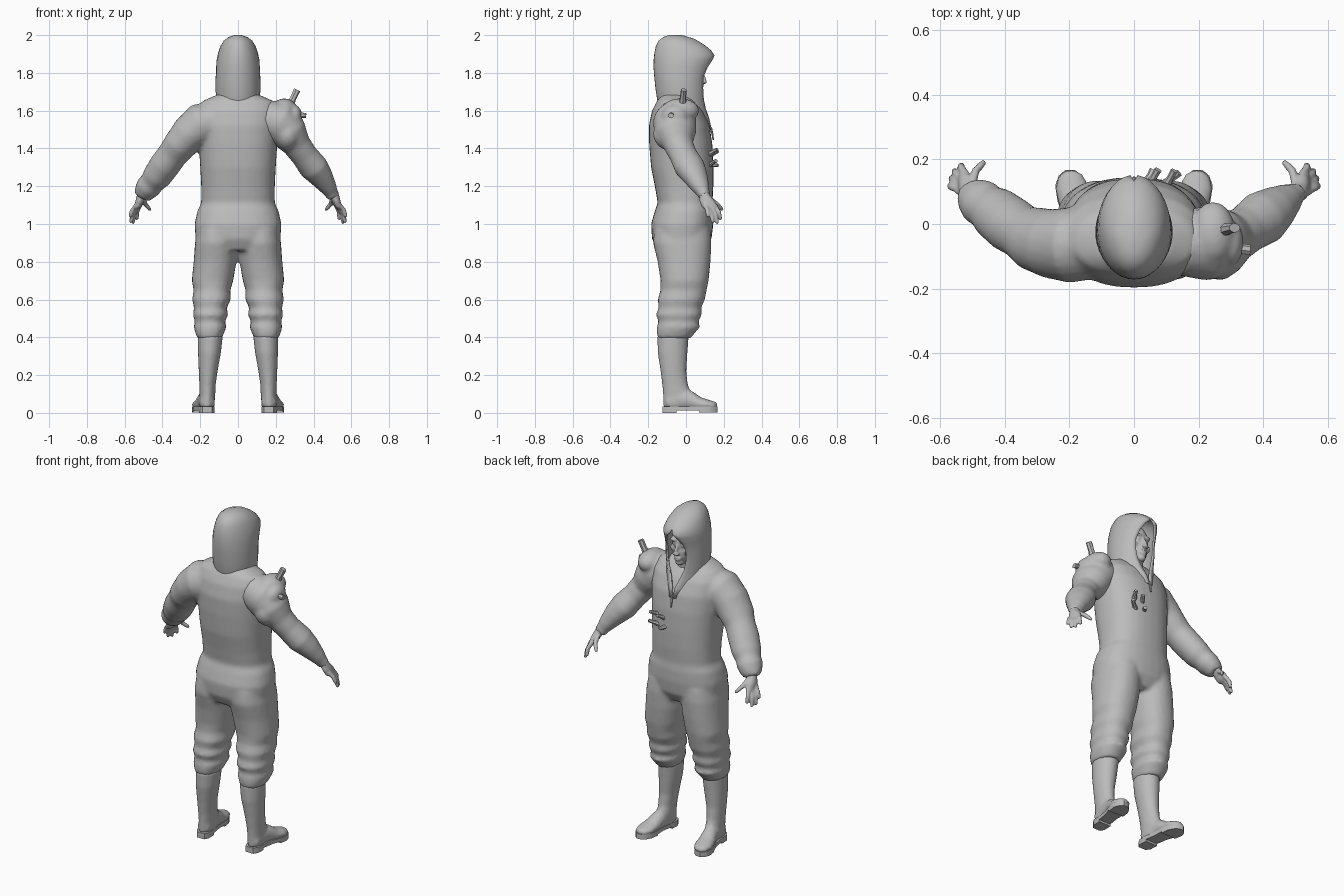
import bpy, bmesh, math
from mathutils import Vector, Matrix

grey = bpy.data.materials.new("plain_grey")
grey.diffuse_color = (0.5, 0.5, 0.5, 1)


def loft(bm, rings, n=20, flat=True, power=1.0):
    """Closed tube through rings (x, y, z, rx, ry); flat keeps the rings level."""
    pts = [Vector(r[:3]) for r in rings]
    loops = []
    for i, r in enumerate(rings):
        u, v = Vector((1, 0, 0)), Vector((0, 1, 0))
        if not flat:
            t = (pts[min(i + 1, len(pts) - 1)] - pts[max(i - 1, 0)]).normalized()
            ref = Vector((0, 0, 1)) if abs(t.z) < 0.8 else Vector((0, 1, 0))
            u = ref.cross(t).normalized()
            v = t.cross(u)
        loop = []
        for k in range(n):
            a = 2 * math.pi * k / n
            c, s = math.cos(a), math.sin(a)
            c = math.copysign(abs(c) ** power, c)
            s = math.copysign(abs(s) ** power, s)
            loop.append(bm.verts.new(pts[i] + u * c * r[3] + v * s * r[4]))
        loops.append(loop)
    for a, b in zip(loops, loops[1:]):
        for k in range(n):
            bm.faces.new((a[k], a[(k + 1) % n], b[(k + 1) % n], b[k]))
    bm.faces.new(loops[0][::-1])
    bm.faces.new(loops[-1])


def blob(bm, c, r):
    m = Matrix.Translation(c) @ Matrix.Diagonal((*r, 1))
    bmesh.ops.create_uvsphere(bm, u_segments=18, v_segments=12, radius=1, matrix=m)


def span(z, x0, x1, y0, y1):
    return ((x0 + x1) / 2, (y0 + y1) / 2, z, (x1 - x0) / 2, (y1 - y0) / 2)


def finish(name, bm, voxel=0, smooth=0, angle=40):
    bmesh.ops.recalc_face_normals(bm, faces=bm.faces)
    me = bpy.data.meshes.new(name)
    bm.to_mesh(me)
    bm.free()
    ob = bpy.data.objects.new(name, me)
    bpy.context.collection.objects.link(ob)
    me.materials.append(grey)
    if voxel:
        m = ob.modifiers.new("blend", 'REMESH')
        m.mode, m.voxel_size, m.use_smooth_shade = 'VOXEL', voxel, True
        m = ob.modifiers.new("soften", 'SMOOTH')
        m.factor, m.iterations = 0.5, smooth
    else:
        bpy.ops.object.select_all(action='DESELECT')
        ob.select_set(True)
        bpy.context.view_layer.objects.active = ob
        bpy.ops.object.shade_smooth_by_angle(angle=math.radians(angle))
    return ob


# Overalls: torso, trouser legs and the sleeved arm blended together
bm = bmesh.new()
loft(bm, [span(*r) for r in (
    (0.86, -.16, .16, -.15, .10), (0.92, -.225, .225, -.18, .135), (1.0, -.23, .23, -.185, .145),
    (1.07, -.215, .215, -.165, .145), (1.11, -.195, .195, -.15, .14), (1.2, -.195, .195, -.165, .145),
    (1.3, -.2, .2, -.185, .145), (1.42, -.208, .208, -.195, .14), (1.52, -.215, .215, -.197, .125),
    (1.6, -.215, .215, -.18, .09), (1.65, -.19, .19, -.155, .05), (1.685, -.11, .11, -.13, .02))],
    n=32, power=0.85)
for s in (-1, 1):
    loft(bm, [(s * c[0], *c[1:]) for c in (span(*r) for r in (
        (.395, .085, .215, -.15, .025), (.42, .075, .225, -.155, .045), (.455, .06, .235, -.155, .075),
        (.485, .07, .228, -.145, .065), (.52, .05, .24, -.16, .085), (.555, .06, .232, -.145, .08),
        (.6, .038, .243, -.15, .1), (.65, .04, .235, -.135, .11), (.7, .025, .245, -.135, .12),
        (.8, .008, .235, -.15, .13), (.9, .0, .228, -.175, .135), (.97, .0, .215, -.17, .13)))],
        n=24, power=0.9)
loft(bm, [(-.12, -.06, 1.54, .11, .11), (-.2, -.065, 1.525, .118, .115), (-.26, -.06, 1.475, .108, .1),
          (-.31, -.045, 1.415, .1, .088), (-.345, -.025, 1.37, .085, .08), (-.385, 0, 1.315, .088, .08),
          (-.43, .035, 1.25, .083, .075), (-.455, .053, 1.22, .07, .064), (-.475, .068, 1.195, .074, .066),
          (-.5, .088, 1.16, .058, .052), (-.508, .094, 1.145, .05, .045)], flat=False)
finish("overalls", bm, 0.012, 4)

# Swollen bare arm on the other side
bm = bmesh.new()
loft(bm, [(.14, -.06, 1.56, .1, .1), (.22, -.06, 1.54, .115, .115), (.27, -.055, 1.48, .11, .1),
          (.31, -.04, 1.42, .08, .075), (.35, -.015, 1.365, .075, .07), (.4, .02, 1.3, .085, .075),
          (.44, .05, 1.25, .07, .062), (.48, .08, 1.19, .048, .044), (.505, .1, 1.145, .036, .032)],
     flat=False)
blob(bm, (.265, -.07, 1.475), (.075, .105, .09))
blob(bm, (.245, -.03, 1.6), (.07, .1, .065))
blob(bm, (.3, -.06, 1.57), (.04, .07, .06))
finish("swollen_arm", bm, 0.01, 4)

# Hands with four fingers and a thumb
for s, side in ((-1, "left"), (1, "right")):
    bm = bmesh.new()
    loft(bm, [(s * x, y, z, a, b) for x, y, z, a, b in (
        (.495, .085, 1.18, .03, .03), (.508, .1, 1.15, .028, .03), (.52, .113, 1.12, .024, .042),
        (.53, .125, 1.09, .017, .042), (.534, .13, 1.08, .01, .036))], n=14)
    for base, tip in (((.53, .095, 1.11), (.572, .118, 1.04)), ((.533, .112, 1.1), (.567, .142, 1.01)),
                      ((.53, .133, 1.095), (.556, .165, 1.005)), ((.52, .152, 1.1), (.535, .183, 1.025)),
                      ((.5, .125, 1.135), (.465, .192, 1.075))):
        a, b = Vector(base), Vector(tip)
        mid = a.lerp(b, .5) + Vector((.008, .006, 0))
        rings = [(a, .013), (a.lerp(mid, .5), .0125), (mid, .0125), (b.lerp(mid, .4), .0115),
                 (b, .009), (b + (b - mid) * .1, .003)]
        loft(bm, [(s * p.x, p.y, p.z, r, r) for p, r in rings], n=8, flat=False)
    finish(side + "_hand", bm, 0.0055, 2)

# Rubber boots with soles and heels
for s, side in ((-1, "left"), (1, "right")):
    bm = bmesh.new()
    loft(bm, [(s * c[0], *c[1:]) for c in (span(*r) for r in (
        (.03, .125, .205, -.12, .02), (.1, .12, .205, -.122, .03), (.15, .118, .205, -.126, .01),
        (.22, .108, .208, -.135, .002), (.32, .09, .212, -.15, .008), (.41, .08, .213, -.152, .015)))])
    loft(bm, [(s * x, y, z, a, b) for x, y, z, a, b in (
        (.163, -.1, .055, .037, .035), (.166, -.04, .07, .042, .055), (.174, .02, .066, .043, .052),
        (.185, .07, .048, .049, .036), (.193, .115, .042, .052, .028), (.197, .15, .038, .038, .022),
        (.198, .165, .035, .016, .012))], flat=False)
    finish(side + "_boot", bm, 0.009, 3)
    bm = bmesh.new()
    outline = ((.163, -.125, .025), (.165, -.1, .04), (.167, -.05, .04), (.178, .02, .04), (.187, .07, .05),
               (.194, .12, .05), (.197, .15, .036), (.198, .168, .014))
    for part, z0, z1 in ((outline, .012, .034), (outline[:3], 0, .015), (outline[4:], .003, .015)):
        low = [bm.verts.new((s * (x + d * w), y, z0)) for d, row in ((1, part), (-1, part[::-1]))
               for x, y, w in row]
        f = bm.faces.new(low)
        out = bmesh.ops.extrude_face_region(bm, geom=[f])
        bmesh.ops.translate(bm, vec=(0, 0, z1 - z0),
                            verts=[v for v in out["geom"] if isinstance(v, bmesh.types.BMVert)])
    finish(side + "_sole", bm)

# Hood: level arcs left open at the front, given a cloth thickness
bm = bmesh.new()
n, rows = 33, []
for z, rx, y0, y1, gap, lift in (
        (1.50, .055, -.06, .137, .05, 0), (1.56, .085, -.10, .124, .14, 0), (1.61, .112, -.14, .11, .28, 0),
        (1.66, .115, -.153, .108, .46, 0), (1.72, .12, -.162, .112, .56, 0), (1.78, .118, -.168, .117, .58, 0),
        (1.83, .116, -.172, .132, .48, 0), (1.87, .113, -.171, .148, .3, 0), (1.9, .107, -.168, .152, .1, -.008),
        (1.94, .094, -.16, .132, 0, -.02), (1.97, .076, -.145, .095, 0, -.02), (1.99, .05, -.12, .045, 0, -.01),
        (2.0, .018, -.09, -.02, 0, 0)):
    row = []
    for k in range(n):
        a = gap + (2 * math.pi - 2 * gap) * k / (n - 1)
        c = math.cos(a)
        row.append(bm.verts.new((rx * math.sin(a), (y0 + y1) / 2 + (y1 - y0) / 2 * c, z + lift * max(c, 0))))
    rows.append(row)
for a, b in zip(rows, rows[1:]):
    for k in range(n - 1):
        bm.faces.new((a[k], a[k + 1], b[k + 1], b[k]))
bm.faces.new(rows[-1])
bmesh.ops.remove_doubles(bm, verts=bm.verts, dist=0.0005)
hood = finish("hood", bm, angle=50)
m = hood.modifiers.new("cloth", 'SOLIDIFY')
m.thickness, m.offset = 0.01, -1

# Face and neck inside the hood
bm = bmesh.new()
blob(bm, (0, -.02, 1.81), (.08, .105, .115))
blob(bm, (0, .01, 1.75), (.06, .075, .085))
blob(bm, (0, .065, 1.69), (.024, .02, .018))
blob(bm, (0, .09, 1.752), (.014, .022, .013))
loft(bm, [(0, .078, 1.805, .008, .012), (0, .092, 1.775, .01, .014), (0, .098, 1.753, .012, .012)], n=10)
for s in (-1, 1):
    blob(bm, (s * .03, .07, 1.822), (.026, .018, .009))
    blob(bm, (s * .03, .068, 1.797), (.014, .012, .008))
    blob(bm, (s * .042, .05, 1.765), (.022, .024, .024))
    blob(bm, (s * .013, .098, 1.75), (.008, .01, .007))
for z in (1.724, 1.711):
    blob(bm, (0, .08, z), (.024, .012, .006))
loft(bm, [(0, -.01, 1.56, .07, .075), (0, -.01, 1.64, .055, .06), (0, -.01, 1.74, .052, .06)], n=16)
finish("face", bm, 0.006, 2)

# Zip pull hanging below the hood opening
bm = bmesh.new()
loft(bm, [(0, .132, 1.51, .006, .006), (0, .141, 1.47, .007, .005), (0, .144, 1.445, .004, .004)], n=8)
finish("zip_pull", bm)

# Stubs growing from the shoulder and chest
stubs = (((.27, -.02, 1.62), (.312, -.012, 1.71), .019), ((.29, -.075, 1.58), (.36, -.08, 1.574), .017),
         ((.05, .125, 1.36), (.075, .168, 1.385), .012), ((.1, .12, 1.37), (.125, .165, 1.395), .012),
         ((.09, .12, 1.31), (.14, .158, 1.335), .012), ((.04, .13, 1.315), (.06, .168, 1.31), .012))
for i, (a, b, r) in enumerate(stubs):
    bm = bmesh.new()
    loft(bm, [(*a, r * 1.3, r * 1.3), (*Vector(a).lerp(Vector(b), .5), r * .9, r * .9), (*b, r, r * .8)],
         n=7, flat=False)
    finish(("shoulder_stub_" if i < 2 else "chest_stub_") + str(i + 1), bm, angle=30)
